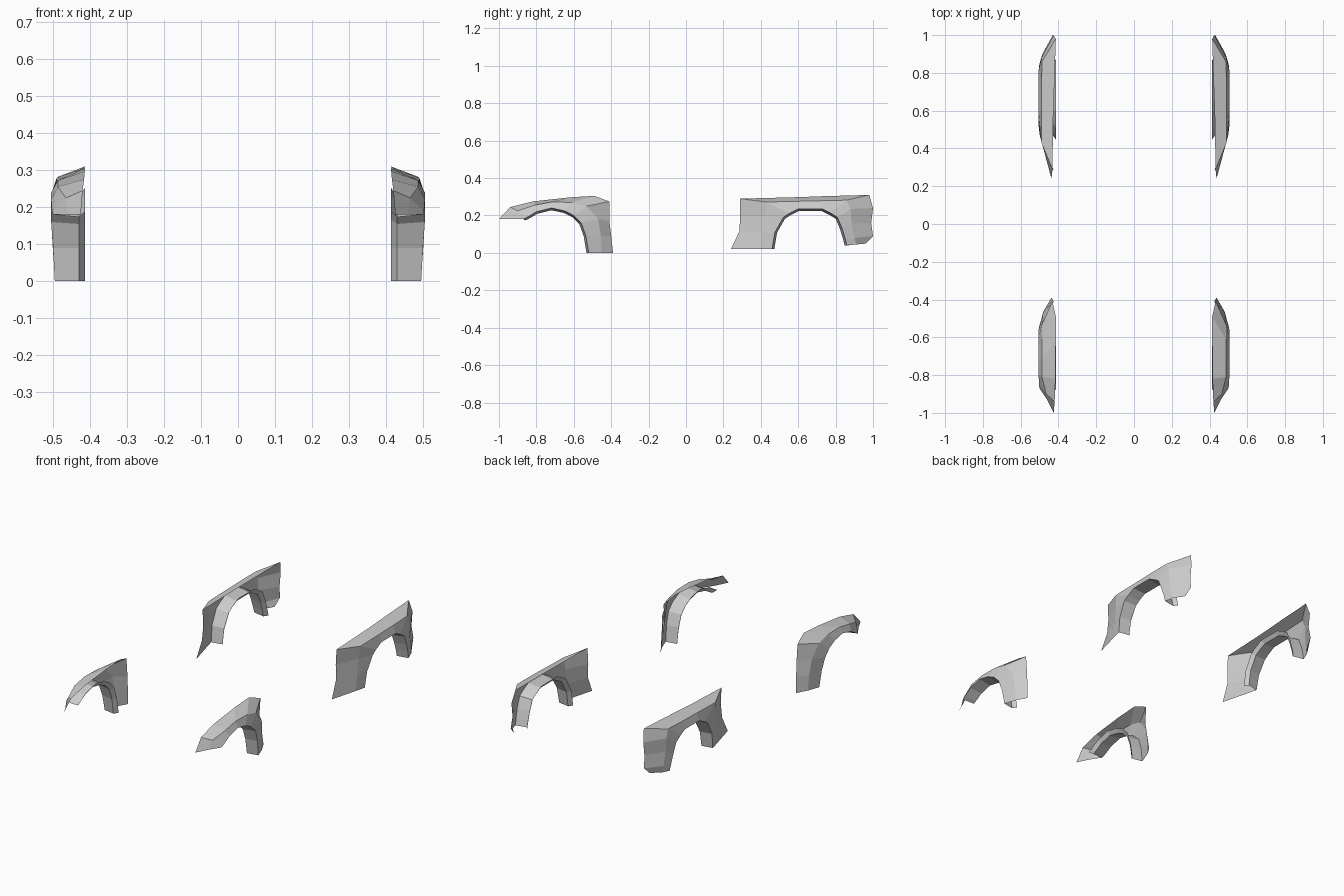
import bpy, bmesh
from mathutils import Vector


def fender(name, columns, centre):
    """Open flared shell: each column runs body edge -> shoulder -> arch edge -> folded lip."""
    bm = bmesh.new()
    rows = []
    for body, shoulder, arch in columns:
        away = Vector((0, arch[1] - centre[0], max(arch[2] - centre[1], 0)))
        away.normalize()
        a = Vector(arch)
        # lip goes inward, then turns back away from the wheel
        lip = Vector((0.43, a.y, a.z)) - away * 0.012
        flange = Vector((0.414, a.y, a.z)) + away * 0.012
        if a.z < 0.06:
            lip.z = flange.z = a.z
        rows.append([bm.verts.new(p) for p in (body, shoulder, arch, lip, flange)])
    for r, s in zip(rows, rows[1:]):
        for i in range(4):
            bm.faces.new((r[i], r[i + 1], s[i + 1], s[i]))
    bmesh.ops.recalc_face_normals(bm, faces=bm.faces)
    # make the outer skin face outward
    if sum(f.normal.x for f in list(bm.faces)[::4]) < 0:
        bmesh.ops.reverse_faces(bm, faces=bm.faces)
    mesh = bpy.data.meshes.new(name)
    bm.to_mesh(mesh)
    bm.free()
    obj = bpy.data.objects.new(name, mesh)
    bpy.context.collection.objects.link(obj)
    # left side copy
    mod = obj.modifiers.new("Mirror", 'MIRROR')
    mod.use_axis[0] = True
    mod.use_mirror_merge = False
    return obj


# Front fenders: from the foot behind the wheel, over the arch, to the nose
front = [
    ((.437, -.39, 0), (.470, -.45, 0), (.495, -.52, 0)),
    ((.430, -.40, .09), (.475, -.455, .09), (.500, -.535, .09)),
    ((.425, -.41, .17), (.482, -.47, .18), (.505, -.56, .16)),
    ((.432, -.41, .275), (.487, -.53, .25), (.505, -.60, .20)),
    ((.414, -.49, .305), (.487, -.61, .270), (.505, -.65, .225)),
    ((.414, -.62, .297), (.487, -.72, .272), (.505, -.72, .240)),
    ((.416, -.82, .275), (.487, -.81, .255), (.505, -.80, .220)),
    ((.420, -.94, .245), (.465, -.90, .225), (.503, -.85, .190)),
    ((.425, -1.0, .18), (.460, -.93, .18), (.500, -.87, .180)),
]
fender("front_fenders", front, (-.72, .08))

# Rear fenders: from the foot ahead of the wheel, over the arch, to the tail
rear = [
    ((.437, .24, .02), (.480, .40, .02), (.495, .46, .02)),
    ((.432, .285, .115), (.482, .41, .11), (.500, .475, .11)),
    ((.427, .29, .20), (.482, .42, .20), (.505, .52, .19)),
    ((.432, .29, .29), (.490, .43, .272), (.505, .55, .21)),
    ((.427, .60, .298), (.490, .60, .276), (.505, .60, .235)),
    ((.422, .73, .303), (.490, .73, .279), (.505, .73, .235)),
    ((.414, .98, .310), (.487, .86, .282), (.505, .77, .215)),
    ((.425, 1.0, .24), (.490, .88, .235), (.505, .81, .19)),
    ((.425, .99, .16), (.488, .885, .16), (.503, .835, .13)),
    ((.430, 1.0, .09), (.485, .90, .08), (.500, .85, .08)),
    ((.437, .96, .05), (.480, .91, .045), (.497, .86, .04)),
]
fender("rear_fenders", rear, (.66, .08))
